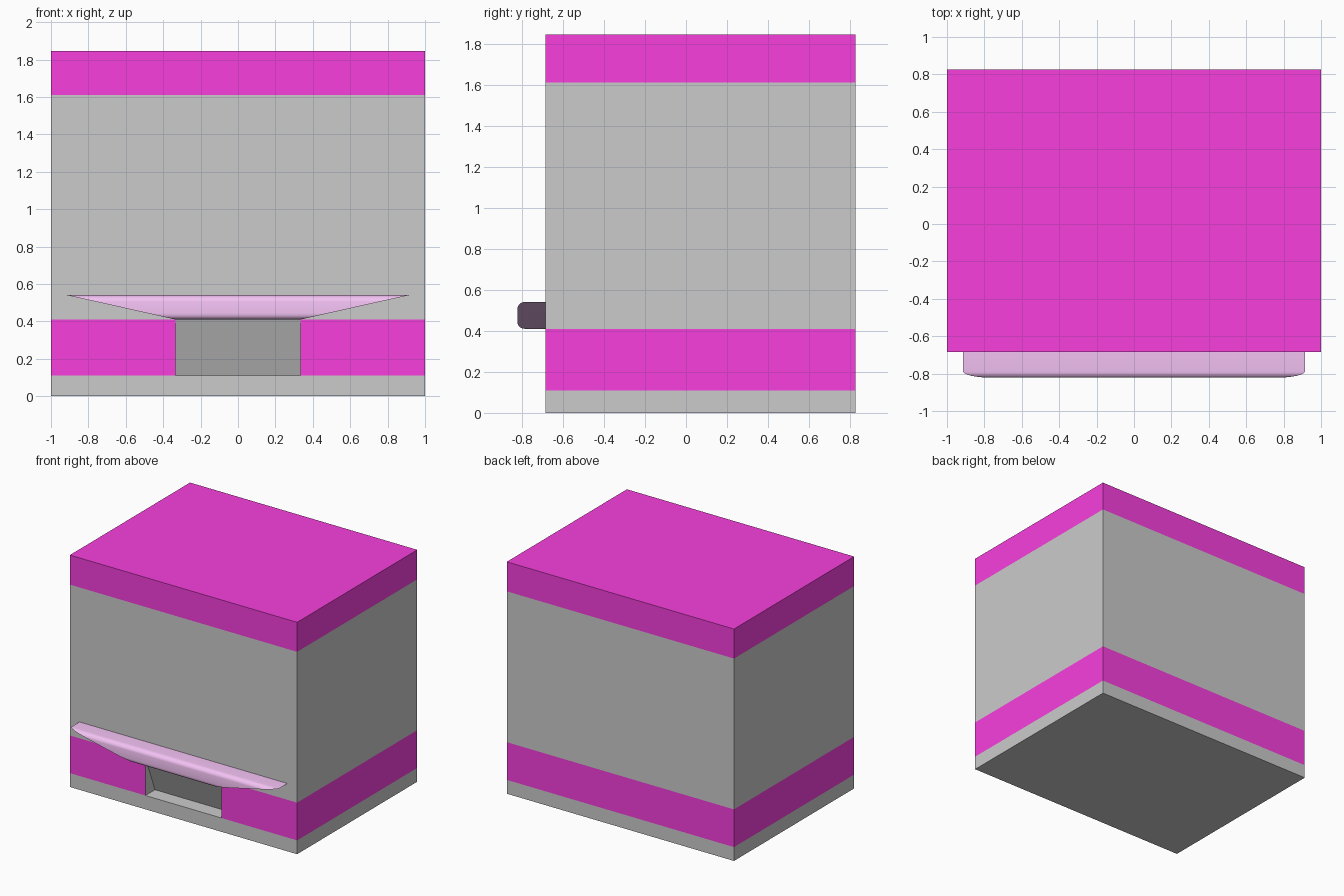
import bpy
from math import sin, cos, pi, radians

if "Cube" in bpy.data.objects:
    bpy.data.objects.remove(bpy.data.objects["Cube"])

W, FRONT, BACK = 1.0, -0.685, 0.825
SLOT = 0.335                      # half width of the recess
Z = [0.0, 0.11, 0.41, 1.61, 1.845]


def material(name, rgb):
    m = bpy.data.materials.new(name)
    m.diffuse_color = (*rgb, 1)
    m.use_nodes = True
    m.node_tree.nodes["Principled BSDF"].inputs["Base Color"].default_value = m.diffuse_color
    return m


def build(name, verts, faces, mat=None):
    me = bpy.data.meshes.new(name)
    me.from_pydata(verts, [], faces)
    me.update()
    ob = bpy.data.objects.new(name, me)
    bpy.context.collection.objects.link(ob)
    if mat:
        me.materials.append(mat)
    return ob


def band(name, z0, z1, mat=None, top=False, bottom=False, slot=False):
    """One horizontal ring of the cabinet, optionally capped or split in front."""
    plan = [(-W, FRONT), (W, FRONT), (W, BACK), (-W, BACK)]
    if slot:
        plan[1:1] = [(-SLOT, FRONT), (SLOT, FRONT)]
    n = len(plan)
    verts = [(x, y, z) for z in (z0, z1) for x, y in plan]
    faces = [(i, (i + 1) % n, (i + 1) % n + n, i + n)
             for i in range(n) if not (slot and i == 1)]
    if top:
        faces.append(tuple(range(n, 2 * n)))
    if bottom:
        faces.append(tuple(reversed(range(n))))
    return build(name, verts, faces, mat)


magenta = material("magenta", (0.94, 0.05, 0.73))
lilac = material("lilac", (0.9, 0.54, 0.9))

# Cabinet bands
band("base_plinth", Z[0], Z[1], bottom=True)
band("lower_band", Z[1], Z[2], magenta, slot=True)
band("cabinet_body", Z[2], Z[3])
band("top_cap", Z[3], Z[4], magenta, top=True)

# Wedge-shaped recess: flat floor, panel leaning out to the front at the top
d = FRONT + 0.12
build("front_recess",
      [(-SLOT, FRONT, Z[1]), (SLOT, FRONT, Z[1]), (SLOT, d, Z[1]), (-SLOT, d, Z[1]),
       (-SLOT, FRONT, Z[2]), (SLOT, FRONT, Z[2])],
      [(0, 1, 2, 3), (3, 2, 5, 4), (0, 3, 4), (1, 5, 2)])

# Ledge: rounded profile run across x, ends cut on a slant
z0, z1, yf, r, steps = 0.41, 0.54, -0.822, 0.035, 6
profile = [(FRONT, z0)]
for cz, start in ((z0 + r, -pi / 2), (z1 - r, 0)):
    for i in range(steps + 1):
        a = start + i * pi / 2 / steps
        profile.append((yf + r - r * cos(a), cz + r * sin(a)))
profile.append((FRONT, z1))
n = len(profile)


def half_width(z):
    return SLOT + (z - z0) / (z1 - z0) * (0.915 - SLOT)


verts = [(s * half_width(z), y, z) for s in (-1, 1) for y, z in profile]
faces = [(i, i + n, (i + 1) % n + n, (i + 1) % n) for i in range(n)]
faces += [tuple(range(n)), tuple(reversed(range(n, 2 * n)))]
ledge = build("front_ledge", verts, faces, lilac)
bpy.context.view_layer.objects.active = ledge
ledge.select_set(True)
bpy.ops.object.shade_smooth_by_angle(angle=radians(30))
